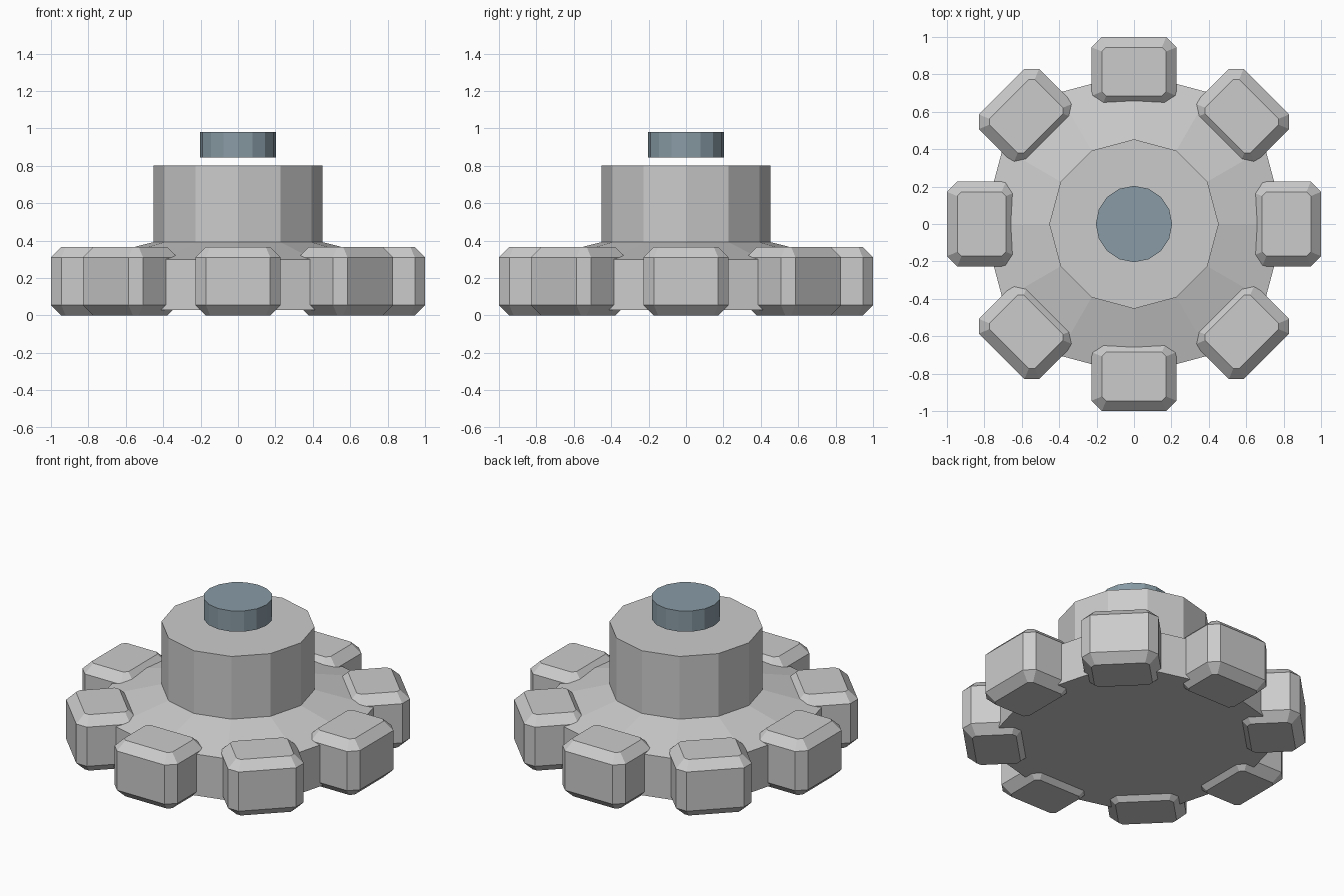
import bpy, bmesh
from math import sin, cos, pi, tan

if "Cube" in bpy.data.objects:
    bpy.data.objects.remove(bpy.data.objects["Cube"])


def loft(name, rings, rot=0.0):
    """Closed solid through stacked rings of equal point count."""
    bm = bmesh.new()
    vr = [[bm.verts.new(p) for p in ring] for ring in rings]
    n = len(vr[0])
    bm.faces.new(list(reversed(vr[0])))
    bm.faces.new(vr[-1])
    for a, b in zip(vr, vr[1:]):
        for i in range(n):
            j = (i + 1) % n
            bm.faces.new((a[i], a[j], b[j], b[i]))
    bmesh.ops.recalc_face_normals(bm, faces=bm.faces)
    me = bpy.data.meshes.new(name)
    bm.to_mesh(me)
    bm.free()
    ob = bpy.data.objects.new(name, me)
    ob.rotation_euler.z = rot
    bpy.context.collection.objects.link(ob)
    return ob


def circle(r, z, n):
    return [(r * cos(2 * pi * i / n), r * sin(2 * pi * i / n), z) for i in range(n)]


def chamfered_rect(x0, x1, hw, c, z):
    return [(x1, -hw + c, z), (x1, hw - c, z), (x1 - c, hw, z), (x0 + c, hw, z),
            (x0, hw - c, z), (x0, -hw + c, z), (x0 + c, -hw, z), (x1 - c, -hw, z)]


# Base disc with sloped top
loft("base_disc", [circle(0.81, 0.03, 12), circle(0.81, 0.30, 12), circle(0.42, 0.40, 12)])

# Central hub
loft("hub", [circle(0.453, 0.385, 12), circle(0.453, 0.80, 12)])

# Eight bevelled grip lugs around the rim
B = 0.055                              # bevel size
C_IN = B - B * (2 - 2 ** 0.5)          # corner cut after an even inset


def lug_ring(inset, z):
    d = B if inset else 0.0
    return chamfered_rect(0.63 + d, 1.0 - d, 0.227 - d, C_IN if inset else B, z)


for k in range(8):
    loft(f"lug_{k + 1}", [lug_ring(True, 0.0), lug_ring(False, B),
                          lug_ring(False, 0.365 - B), lug_ring(True, 0.365)], k * pi / 4)

# Blue-grey button floating above the hub
button = loft("button", [circle(0.204, 0.845, 16), circle(0.204, 0.98, 16)])
mat = bpy.data.materials.new("button_blue_grey")
mat.diffuse_color = (0.25, 0.33, 0.38, 1)
mat.use_nodes = True
mat.node_tree.nodes["Principled BSDF"].inputs["Base Color"].default_value = mat.diffuse_color
button.data.materials.append(mat)
